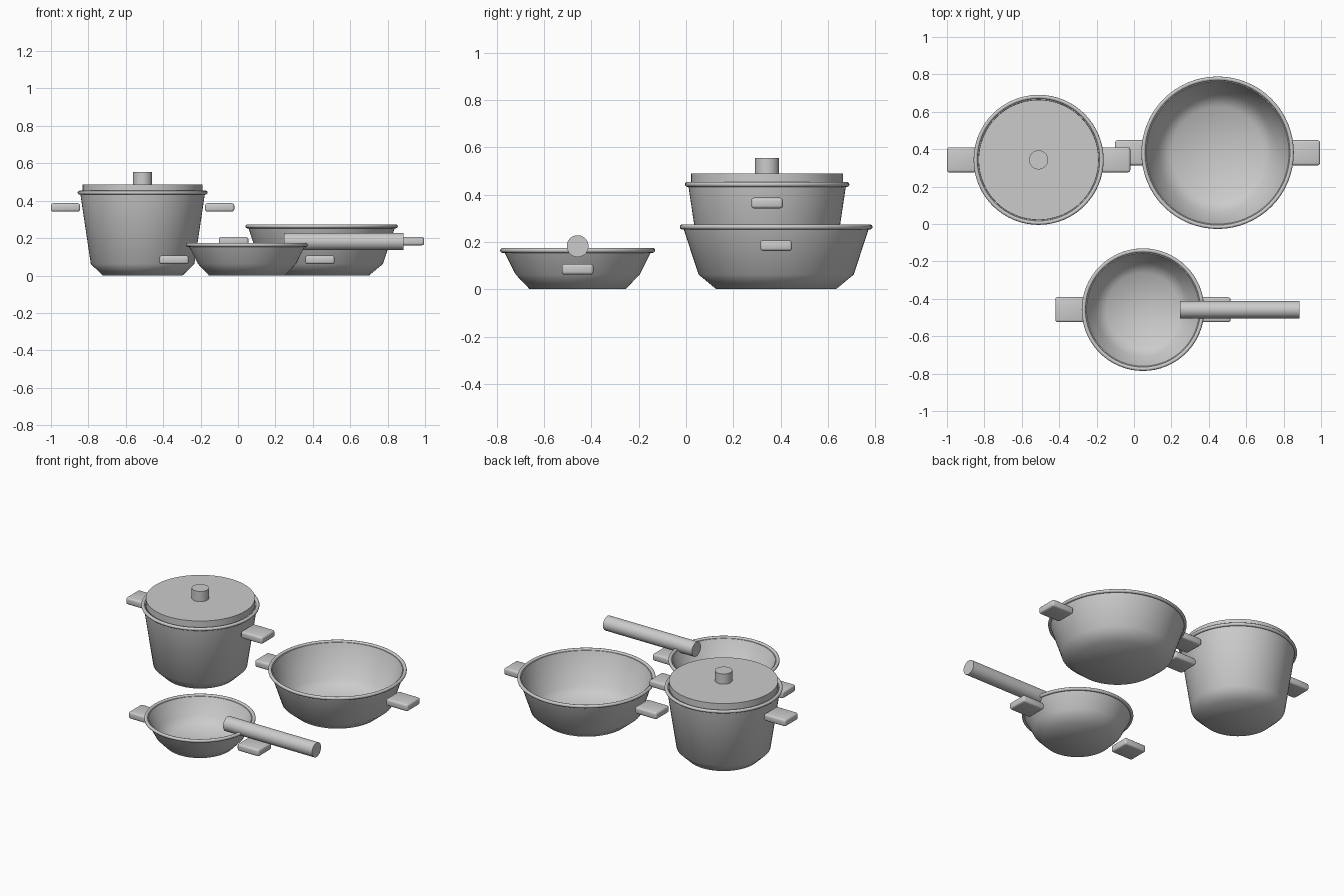
import bpy, bmesh, math
from mathutils import Matrix

if "Cube" in bpy.data.objects:
    bpy.data.objects.remove(bpy.data.objects["Cube"])

SEG = 64


def add_object(name, bm, angle=35):
    bmesh.ops.recalc_face_normals(bm, faces=bm.faces[:])
    mesh = bpy.data.meshes.new(name)
    bm.to_mesh(mesh)
    bm.free()
    ob = bpy.data.objects.new(name, mesh)
    bpy.context.collection.objects.link(ob)
    bpy.ops.object.select_all(action='DESELECT')
    ob.select_set(True)
    bpy.context.view_layer.objects.active = ob
    bpy.ops.object.shade_smooth_by_angle(angle=math.radians(angle))
    return ob


def lathe(name, profile, x, y, closed=False, angle=35):
    """Spin (radius, z) points about a vertical axis at x, y."""
    bm = bmesh.new()
    vs = [bm.verts.new((r, 0, z)) for r, z in profile]
    pairs = list(zip(vs, vs[1:])) + ([(vs[-1], vs[0])] if closed else [])
    es = [bm.edges.new(p) for p in pairs]
    bmesh.ops.spin(bm, geom=vs + es, cent=(0, 0, 0), axis=(0, 0, 1),
                   angle=math.tau, steps=SEG, use_merge=True)
    bmesh.ops.remove_doubles(bm, verts=bm.verts[:], dist=1e-5)
    ob = add_object(name, bm, angle)
    ob.location = (x, y, 0)
    return ob


def cylinder(name, radius, length, matrix):
    bm = bmesh.new()
    bmesh.ops.create_cone(bm, cap_ends=True, segments=SEG, radius1=radius,
                          radius2=radius, depth=length, matrix=matrix)
    return add_object(name, bm)


def grip(name, x, y, z):
    """Rounded block used as a side grip."""
    bm = bmesh.new()
    bmesh.ops.create_cube(bm, size=1, matrix=Matrix.Diagonal((0.156, 0.134, 0.045, 1)))
    bmesh.ops.bevel(bm, geom=bm.edges[:], offset=0.012, segments=3,
                    profile=0.5, affect='EDGES')
    ob = add_object(name, bm)
    ob.location = (x, y, z)


def vessel(name, x, y, base, knee, top, height, grip_offset, grip_z):
    t = 0.012
    # hollow body: outer base, knee and wall, then back down the inside
    lathe(name + "_body", [
        (0, 0), (base, 0), (knee, 0.062), (top, height),
        (top - t, height), (knee - t, 0.066), (base - t / 2, t), (0, t)],
        x, y, angle=60)
    # rolled rim
    tube, n = 0.0105, 12
    lathe(name + "_rim", [
        (top + 0.003 + tube * math.cos(i * math.tau / n),
         height + tube * math.sin(i * math.tau / n)) for i in range(n)],
        x, y, closed=True)
    for side, label in ((-1, "left"), (1, "right")):
        grip(f"{name}_{label}_grip", x + side * grip_offset, y, grip_z)


# three vessels
vessel("stock_pot", -0.51, 0.343, 0.213, 0.277, 0.334, 0.443, 0.412, 0.364)
vessel("casserole", 0.447, 0.381, 0.253, 0.328, 0.394, 0.263, 0.470, 0.184)
vessel("frying_pan", 0.048, -0.458, 0.203, 0.262, 0.314, 0.164, 0.390, 0.084)

# lid and knob of the stock pot
cylinder("lid", 0.321, 0.042, Matrix.Translation((-0.51, 0.343, 0.467)))
cylinder("lid_knob", 0.051, 0.07, Matrix.Translation((-0.51, 0.343, 0.519)))

# long handle of the frying pan
cylinder("long_handle", 0.046, 0.638,
         Matrix.Translation((0.565, -0.458, 0.182)) @ Matrix.Rotation(math.pi / 2, 4, 'Y'))
